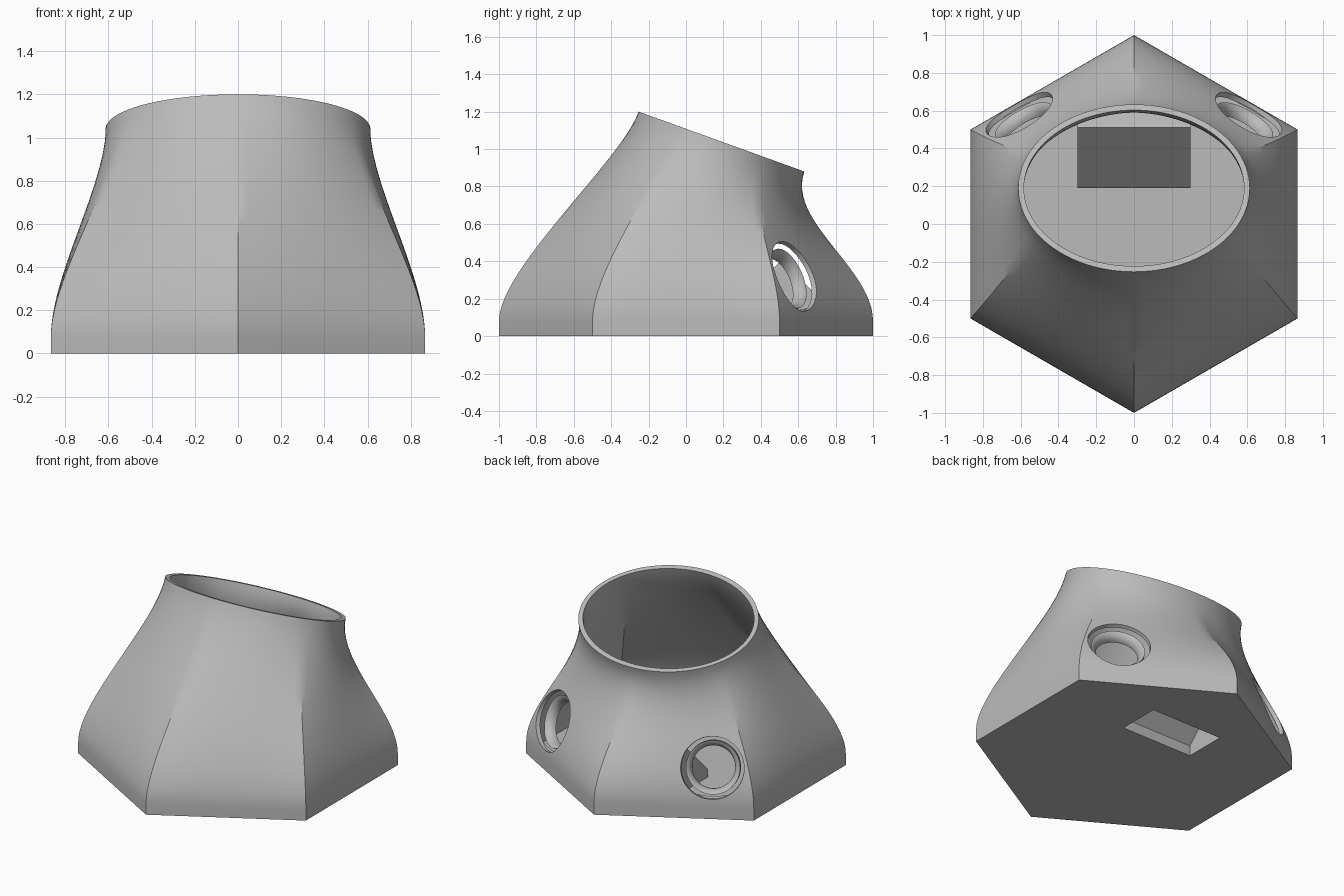
import bpy, bmesh
from math import sin, cos, pi, radians
from mathutils import Vector, Matrix

cube = bpy.data.objects.get("Cube")
if cube:
    bpy.data.objects.remove(cube, do_unlink=True)

grey = bpy.data.materials.new("light_grey")
grey.use_nodes = True
grey.diffuse_color = (0.5, 0.5, 0.5, 1)
grey.node_tree.nodes["Principled BSDF"].inputs["Base Color"].default_value = (0.5, 0.5, 0.5, 1)

SIDES = 96
WALL = 0.03
RIM_NORMAL = Vector((0, 0.34, 0.94)).normalized()


def rings_object(name, rings):
    """Closed solid skinned through equal-length rings of points."""
    bm = bmesh.new()
    loops = [[bm.verts.new(p) for p in ring] for ring in rings]
    n = len(loops[0])
    for a, b in zip(loops, loops[1:]):
        for i in range(n):
            j = (i + 1) % n
            bm.faces.new((a[i], a[j], b[j], b[i]))
    bm.faces.new(loops[0][::-1])
    bm.faces.new(loops[-1])
    bmesh.ops.recalc_face_normals(bm, faces=bm.faces)
    mesh = bpy.data.meshes.new(name)
    bm.to_mesh(mesh)
    bm.free()
    mesh.materials.append(grey)
    obj = bpy.data.objects.new(name, mesh)
    bpy.context.collection.objects.link(obj)
    return obj


def boolean(target, tool, operation):
    """Apply a boolean and discard the tool."""
    tool.hide_render = True
    mod = target.modifiers.new(operation, "BOOLEAN")
    mod.operation, mod.solver, mod.object = operation, "EXACT", tool
    bpy.context.view_layer.objects.active = target
    bpy.ops.object.modifier_apply(modifier=mod.name)
    bpy.data.objects.remove(tool, do_unlink=True)


def hexagon(radius, z):
    corners = [Vector((radius * cos(a), radius * sin(a), z))
               for a in (radians(30 + 60 * k) for k in range(6))]
    step = SIDES // 6
    return [corners[k].lerp(corners[(k + 1) % 6], i / step)
            for k in range(6) for i in range(step)]


def rim(inset):
    angles = (pi / 6 + 2 * pi * i / SIDES for i in range(SIDES))
    return [Vector(((0.613 - inset) * cos(a), 0.19 + (0.443 - inset) * sin(a),
                    1.04 - (0.16 - inset * 0.36) * sin(a))) for a in angles]


def loft(name, inset, bottom, overshoot=0):
    """Hexagonal foot blending into the tilted elliptical rim."""
    radius = 1 - inset / cos(pi / 6)
    foot, top = hexagon(radius, 0.08), rim(inset)
    rings = [hexagon(radius, bottom)]
    pull = 0.85
    steps = 24
    for s in range(steps + 1):
        t = s / steps
        h0 = 2 * t**3 - 3 * t**2 + 1
        up = Vector((0, 0, pull)) * (t**3 - 2 * t**2 + t)
        lean = RIM_NORMAL * pull * (t**3 - t**2)
        rings.append([p * h0 + q * (1 - h0) + up + lean for p, q in zip(foot, top)])
    if overshoot:
        rings.append([p + RIM_NORMAL * overshoot for p in top])
    return rings_object(name, rings)


def prism(name, profile, half_width):
    """Extrude a (y, z) profile across x."""
    return rings_object(name, [[(x, y, z) for y, z in profile]
                               for x in (-half_width, half_width)])


def lathe(name, profile, side):
    """Revolve (radius, offset) points about a port axis in a rear wall."""
    axis = Vector((side * 0.5, 0.866, 0.37)).normalized()
    place = Matrix.Translation((side * 0.59, 0.55, 0.31)) @ \
        axis.to_track_quat("Z", "Y").to_matrix().to_4x4()
    count = 48
    return rings_object(name, [
        [place @ Vector((r * cos(2 * pi * i / count), r * sin(2 * pi * i / count), h))
         for i in range(count)] for r, h in profile])


# Hollow interior, leaving a collar of material around each rear port
body = loft("tapered_housing", 0, 0)
cavity = loft("cavity", WALL, WALL, overshoot=0.1)
for side in (-1, 1):
    boolean(cavity, lathe("collar", [(0.17, -0.07), (0.17, 0.15)], side), "DIFFERENCE")

# Peaked block standing on the floor
block = [(0.19, -0.02), (0.51, -0.02), (0.72, -0.02), (0.72, 0.195), (0.51, 0.405), (0.19, 0.085)]
boolean(cavity, prism("slot_block", block, 0.30), "DIFFERENCE")
boolean(body, cavity, "DIFFERENCE")

# Sloped slot opening through the underside
slot = [(0.22, -0.05), (0.51, -0.05), (0.51, 0.36), (0.22, 0.07)]
boolean(body, prism("slot", slot, 0.27), "DIFFERENCE")

# Round ports with a flared outer lip
hole, lip = 0.135, 0.06
flare = [(hole, -0.2)]
for k in range(9):
    a = k / 8 * pi / 2
    flare.append((hole + lip * (1 - cos(a)), -lip + lip * sin(a)))
flare.append((hole + lip + 0.01, 0.1))
for side in (-1, 1):
    boolean(body, lathe("port", flare, side), "DIFFERENCE")

bpy.ops.object.select_all(action="DESELECT")
body.select_set(True)
bpy.context.view_layer.objects.active = body
bpy.ops.object.shade_smooth_by_angle(angle=radians(30))
